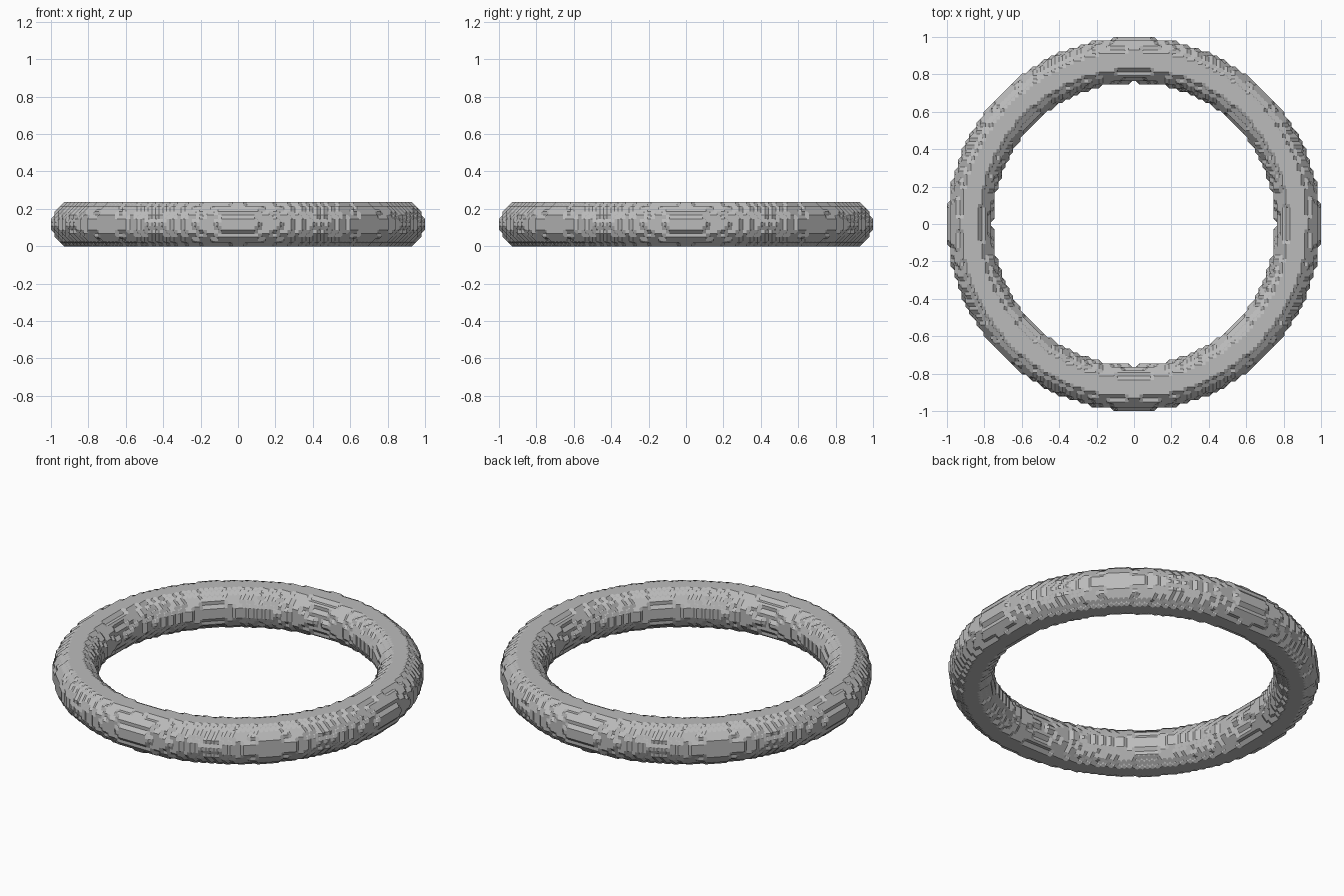
import bpy
import bmesh
from itertools import product
from math import hypot

MAJOR, MINOR = 44.7, 6.2      # ring and tube radius, in blocks
STEP = 1 / 51                 # size of one block
HALF_HEIGHT = 6

cube = bpy.data.objects.get("Cube")
if cube:
    bpy.data.objects.remove(cube, do_unlink=True)


def inside(i, j, k):
    """True where the block centre lies in the ring."""
    ring = hypot(i + 0.5, j + 0.5) - MAJOR
    return hypot(ring, k + 0.5) <= MINOR


def add(a, b):
    return tuple(p + q for p, q in zip(a, b))


def cell_sides():
    """Four corners of each side of a unit cell, counter-clockwise from outside."""
    sides = []
    for axis, level in product(range(3), (0, 1)):
        loop = []
        for u, v in ((0, 0), (1, 0), (1, 1), (0, 1)):
            corner = [level] * 3
            corner[(axis + 1) % 3] = u
            corner[(axis + 2) % 3] = v
            loop.append(tuple(corner))
        sides.append(loop if level else loop[::-1])
    return sides


SIDES = cell_sides()
CORNERS = list(product((0, 1), repeat=3))


def cell_loops(cell, filled):
    """Closed outlines that cut the filled corners of a cell from the empty ones."""
    follow = {}
    for side in SIDES:
        pts = [add(cell, c) for c in side]
        full = [p in filled for p in pts]
        for n in range(4):
            if full[n] and not full[(n + 1) % 4]:
                m = n
                while full[m - 1]:
                    m = (m - 1) % 4
                follow[add(pts[n], pts[(n + 1) % 4])] = add(pts[m], pts[m - 1])
    while follow:
        start, point = follow.popitem()
        loop = [start]
        while point != start:
            loop.append(point)
            point = follow.pop(point)
        yield loop


# Blocks of the ring, and the cells around them
span = range(-53, 53)
filled = {p for p in product(span, span, range(-8, 8)) if inside(*p)}
cells = {tuple(a - b for a, b in zip(p, c)) for p in filled for c in CORNERS}

# Chamfered, stepped skin over the blocks
bm = bmesh.new()
verts = {}


def vert(key):
    if key not in verts:
        x, y, z = (c / 2 + 0.5 for c in key)
        verts[key] = bm.verts.new((x * STEP, y * STEP, (z + HALF_HEIGHT) * STEP))
    return verts[key]


for cell in sorted(cells):
    if not all(add(cell, c) in filled for c in CORNERS):
        for loop in cell_loops(cell, filled):
            bm.faces.new([vert(key) for key in loop])
bmesh.ops.recalc_face_normals(bm, faces=bm.faces[:])

mesh = bpy.data.meshes.new("stepped_ring")
bm.to_mesh(mesh)
bm.free()

# Plain grey finish
grey = bpy.data.materials.new("mid_grey")
grey.use_nodes = True
colour = (0.5, 0.5, 0.5, 1)
grey.diffuse_color = colour
grey.node_tree.nodes["Principled BSDF"].inputs["Base Color"].default_value = colour
mesh.materials.append(grey)

ring = bpy.data.objects.new("stepped_ring", mesh)
bpy.context.collection.objects.link(ring)
